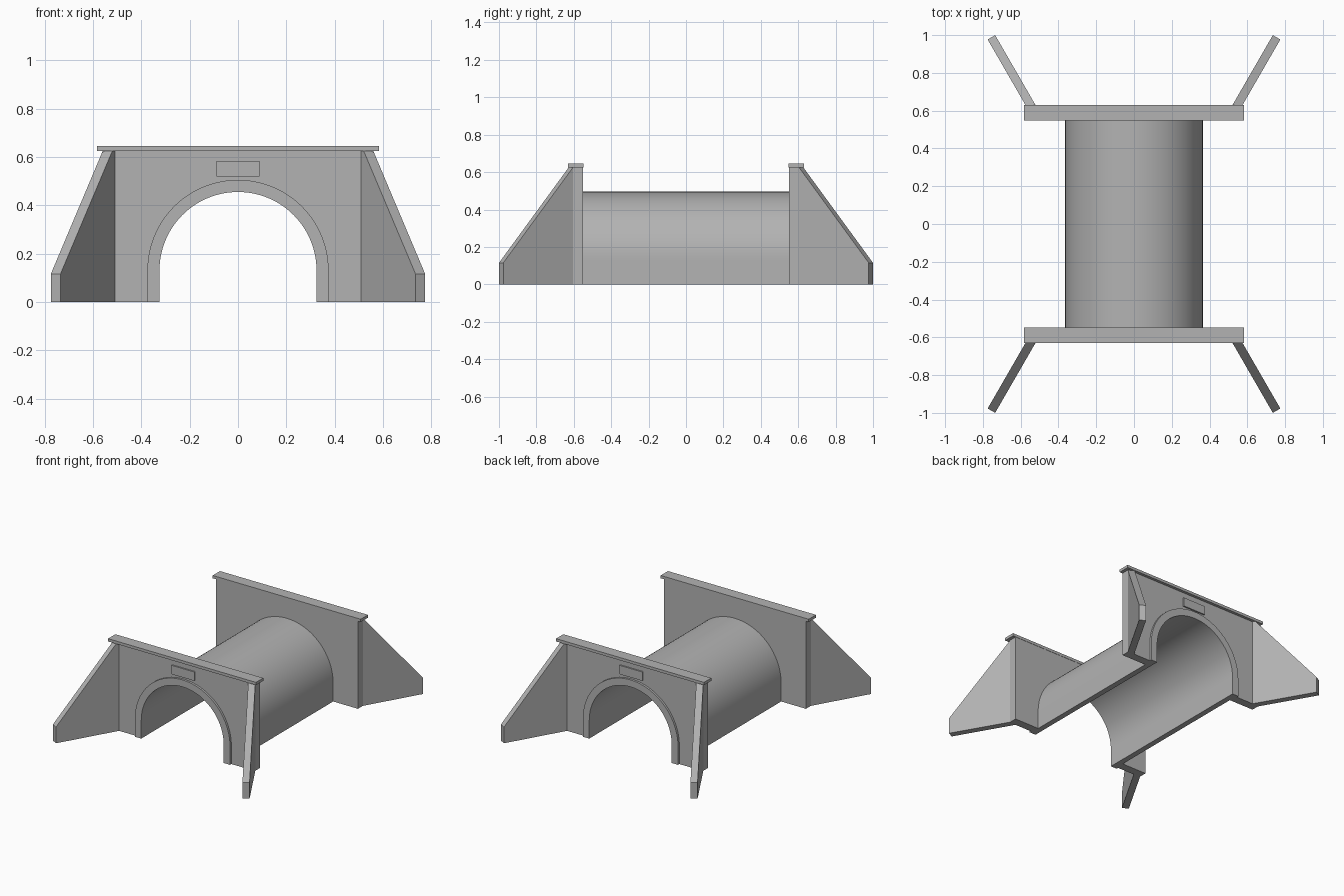
import bpy, bmesh, math
from mathutils import Vector

cube = bpy.data.objects.get("Cube")
if cube:
    bpy.data.objects.remove(cube, do_unlink=True)

concrete = bpy.data.materials.new("concrete_grey")
concrete.use_nodes = True
GREY = (0.45, 0.45, 0.45, 1)
concrete.diffuse_color = GREY
concrete.node_tree.nodes["Principled BSDF"].inputs["Base Color"].default_value = GREY

SPRING = 0.13      # height where the arch starts to curve
INNER = 0.325      # radius of the opening
WALL_BACK, WALL_FACE = 0.55, 0.61
WALL_TOP = 0.625


def prism(name, outline, offset, smooth=False):
    """Extrude a planar outline along an offset vector."""
    bm = bmesh.new()
    face = bm.faces.new([bm.verts.new(p) for p in outline])
    new = bmesh.ops.extrude_face_region(bm, geom=[face], use_keep_orig=True)["geom"]
    verts = [v for v in new if isinstance(v, bmesh.types.BMVert)]
    bmesh.ops.translate(bm, verts=verts, vec=offset)
    bmesh.ops.recalc_face_normals(bm, faces=bm.faces)
    mesh = bpy.data.meshes.new(name)
    bm.to_mesh(mesh)
    bm.free()
    mesh.materials.append(concrete)
    obj = bpy.data.objects.new(name, mesh)
    bpy.context.collection.objects.link(obj)
    if smooth:
        bpy.ops.object.select_all(action='DESELECT')
        obj.select_set(True)
        bpy.context.view_layer.objects.active = obj
        bpy.ops.object.shade_smooth_by_angle(angle=math.radians(30))
    return obj


def arch(radius, steps=48):
    """Open arch from the right foot over the crown to the left foot."""
    curve = [(radius * math.cos(math.pi * i / steps),
              SPRING + radius * math.sin(math.pi * i / steps)) for i in range(steps + 1)]
    return [(radius, 0)] + curve + [(-radius, 0)]


def band(outer):
    return arch(outer) + arch(INNER)[::-1]


def box_outline(half, low, high):
    return [(half, low), (half, high), (-half, high), (-half, low)]


def slab(name, outline, y0, y1, smooth=False):
    return prism(name, [(x, y0, z) for x, z in outline], Vector((0, y1 - y0, 0)), smooth)


# Vaulted barrel between the two headwalls
slab("barrel", band(0.365), -WALL_BACK, WALL_BACK, True)

for end, s in (("front", -1), ("back", 1)):
    # Headwall with the arched opening, coping, arch ring and plaque
    wall = box_outline(0.56, 0, WALL_TOP) + arch(INNER)[::-1]
    slab(end + "_headwall", wall, s * WALL_BACK, s * WALL_FACE, True)
    slab(end + "_coping", box_outline(0.583, WALL_TOP, 0.645), s * 0.548, s * 0.63)
    slab(end + "_arch_ring", band(0.375), s * WALL_FACE, s * 0.625, True)
    slab(end + "_plaque", box_outline(0.09, 0.52, 0.583), s * WALL_FACE, s * 0.62)

    # Splayed wing walls sloping down away from the headwall
    splay = math.radians(30)
    profile = [(0, 0), (0.45, 0), (0.45, 0.115), (0.02, WALL_TOP), (0, WALL_TOP)]
    for side, m in (("left", 1), ("right", -1)):
        outline = [(m * (0.51 + d * math.sin(splay)),
                    s * (WALL_FACE + d * math.cos(splay)), z) for d, z in profile]
        thick = 0.046 * Vector((m * math.cos(splay), -s * math.sin(splay), 0))
        prism(f"{end}_{side}_wing_wall", outline, thick)
